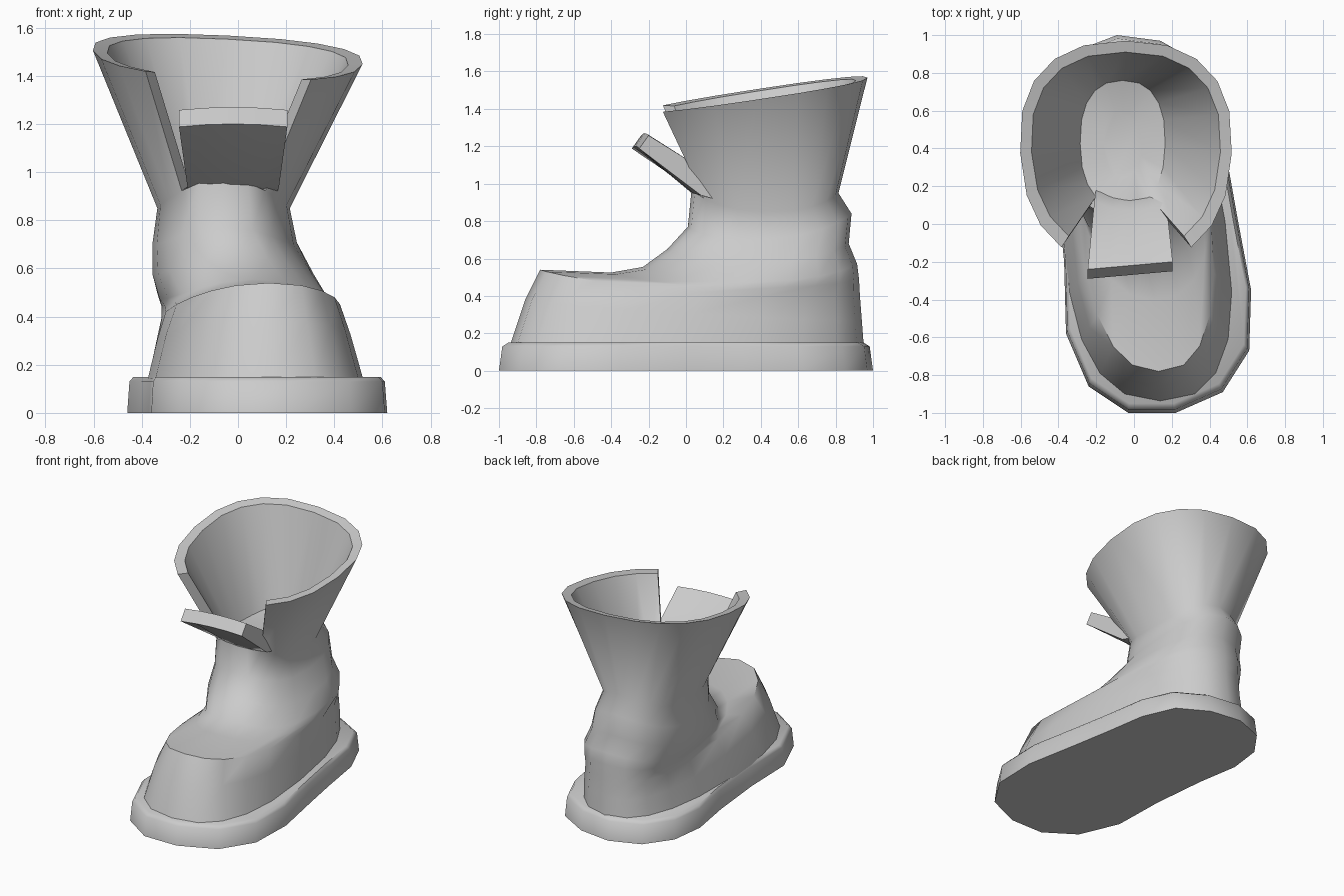
import bpy, bmesh, math

if "Cube" in bpy.data.objects:
    bpy.data.objects.remove(bpy.data.objects["Cube"])

N = 20          # points round the boot
GAP = 2         # front columns left open on each side for the tongue


def finish(bm, name, angle):
    bmesh.ops.delete(bm, geom=[v for v in bm.verts if not v.link_faces], context='VERTS')
    bmesh.ops.recalc_face_normals(bm, faces=bm.faces)
    me = bpy.data.meshes.new(name)
    bm.to_mesh(me)
    bm.free()
    ob = bpy.data.objects.new(name, me)
    bpy.context.collection.objects.link(ob)
    bpy.ops.object.select_all(action='DESELECT')
    ob.select_set(True)
    bpy.context.view_layer.objects.active = ob
    bpy.ops.object.shade_smooth_by_angle(angle=math.radians(angle))
    return ob


def ring(bm, front, back, cx, w, dip=0.0, e=2.4, tilt=0.0):
    """Tilted oval: front/back are (y, z); cx and w are (front, back) centre and half width."""
    mix = lambda a, b, t: a + (b - a) * t
    verts = []
    for k in range(N):
        a = 2 * math.pi * k / N
        s, c = math.sin(a), -math.cos(a)
        u = math.copysign(abs(s) ** (2 / e), s)
        v = math.copysign(abs(c) ** (2 / e), c)
        t = (v + 1) / 2
        x = mix(*cx, t) + u * mix(*w, t)
        z = mix(front[1], back[1], t) - dip * u * u + tilt * x
        verts.append(bm.verts.new((x, mix(front[0], back[0], t), z)))
    return verts


def bridge(bm, r0, r1, cols=None):
    n = len(r0)
    for k in cols if cols is not None else range(n):
        j = (k + 1) % n
        bm.faces.new((r0[k], r0[j], r1[j], r1[k]))


# Sole: curved footprint with a bevelled top edge
outline = [(-.03, -1), (.22, -1), (.47, -.89), (.61, -.67), (.62, -.35), (.55, .02),
           (.50, .3), (.45, .62), (.35, .85), (.14, .97), (-.09, 1), (-.3, .92),
           (-.43, .74), (-.46, .5), (-.41, .2), (-.37, -.2), (-.36, -.58), (-.24, -.86)]
bm = bmesh.new()
rows = [[bm.verts.new((.05 + (x - .05) * s, y * s, z)) for x, y in outline]
        for z, s in ((0, 1), (.13, .982), (.15, .95))]
for a, b in zip(rows, rows[1:]):
    bridge(bm, a, b)
bm.faces.new(rows[0])
bm.faces.new(rows[-1])
finish(bm, "sole", 50)

# Upper: rings from the welt over the toe and ankle to the waist
bm = bmesh.new()
body = [
    ring(bm, (-.94, .14), (.95, .14), (.14, -.03), (.48, .38), e=2.5),
    ring(bm, (-.86, .38), (.94, .27), (.13, -.02), (.41, .37), .02, e=2.5),
    ring(bm, (-.78, .54), (.93, .40), (.13, -.02), (.35, .36), .05, e=2.5),
    ring(bm, (-.40, .525), (.925, .49), (.11, -.02), (.34, .36), .06),
    ring(bm, (-.23, .555), (.915, .57), (.07, -.02), (.34, .36), .09),
    ring(bm, (-.10, .65), (.87, .68), (.0, -.04), (.33, .34), .09),
    ring(bm, (.01, .77), (.885, .84), (-.05, -.06), (.29, .31), .10),
    ring(bm, (.03, .97), (.815, .95), (-.06, -.06), (.27, .28), .11),
]
for a, b in zip(body, body[1:]):
    bridge(bm, a, b)

# Flared cuff with an open front, thick rim and a bowl-shaped inside
rim_out = ring(bm, (-.22, 1.385), (.97, 1.565), (-.04, -.045), (.53, .59), tilt=-.05)
rim_in = ring(bm, (-.15, 1.385), (.91, 1.55), (-.04, -.045), (.47, .53), tilt=-.05)
inside = ring(bm, (.09, .97), (.76, .95), (-.06, -.06), (.22, .23), .06)
floor = ring(bm, (.25, .9), (.6, .9), (-.06, -.06), (.1, .1))
wrap = range(GAP, N - GAP)
bridge(bm, body[-1], rim_out, wrap)
bridge(bm, rim_out, rim_in, wrap)
bridge(bm, rim_in, inside, wrap)
bridge(bm, body[-1], inside, [k for k in range(N) if k not in wrap])
for k in (GAP, N - GAP):
    bm.faces.new((body[-1][k], rim_out[k], rim_in[k], inside[k]))
bridge(bm, inside, floor)
bm.faces.new(floor)
finish(bm, "boot_upper", 50)

# Tongue: thick flap leaning forward out of the opening
profile = [(.03, .95, .19), (-.27, 1.20, .225), (-.22, 1.27, .225), (.07, 1.07, .19), (.14, .92, .18)]
bm = bmesh.new()
cols = []
for u in (-1, -.5, 0, .5, 1):
    cols.append([bm.verts.new((-.02 + u * w, y + .02 * u * (y < 0) + .05 * u * u * (y > 0),
                               z - .012 * u * u)) for y, z, w in profile])
for a, b in zip(cols, cols[1:]):
    bridge(bm, a, b)
bm.faces.new(cols[0])
bm.faces.new(cols[-1])
finish(bm, "tongue", 40)
